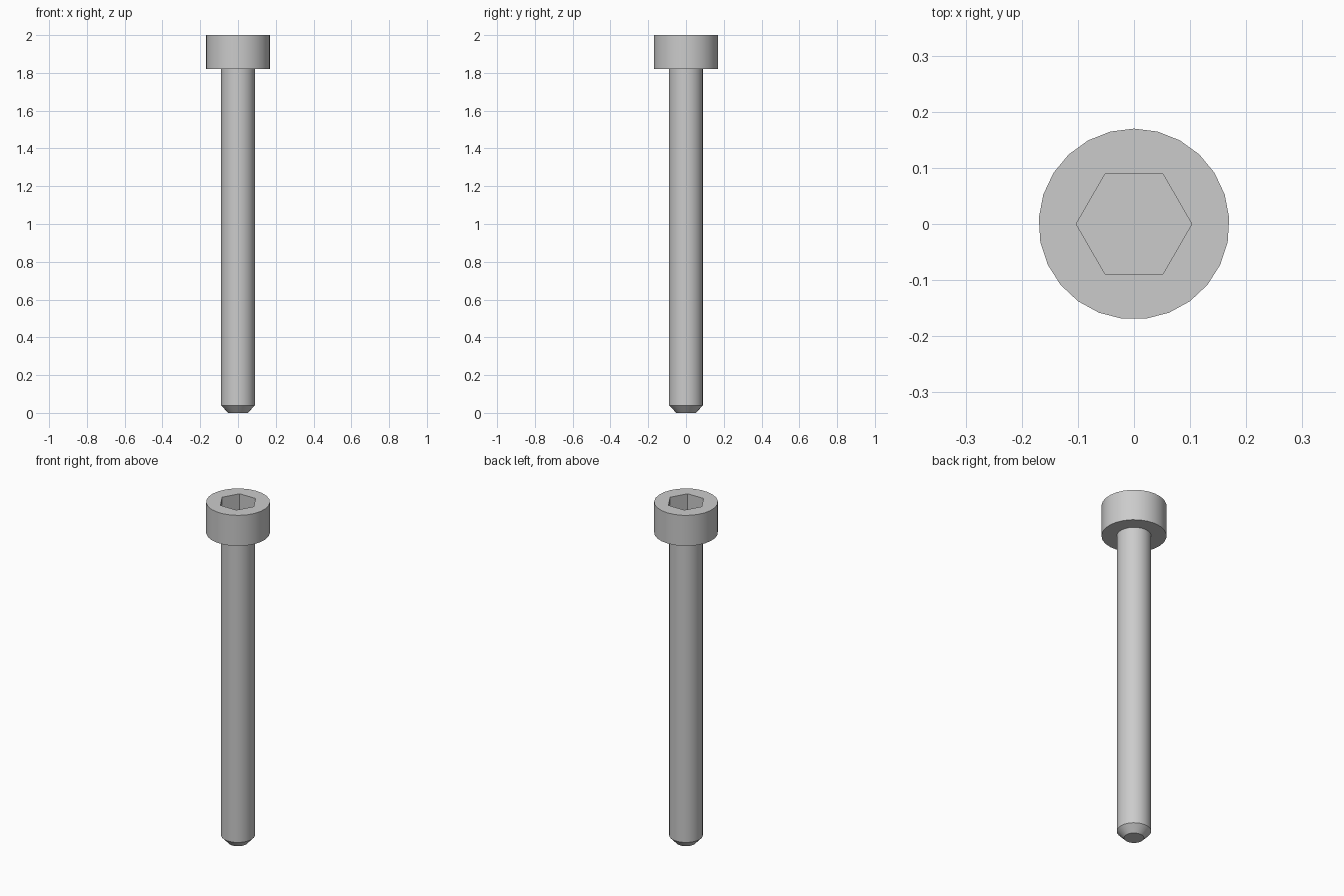
import bpy, bmesh
from math import pi, sin, cos, radians

cube = bpy.data.objects.get("Cube")
if cube:
    bpy.data.objects.remove(cube, do_unlink=True)

steel = bpy.data.materials.new("grey_steel")
steel.use_nodes = True
colour = (0.6, 0.6, 0.6, 1)
steel.diffuse_color = colour
steel.node_tree.nodes["Principled BSDF"].inputs["Base Color"].default_value = colour


def turned(name, profile, sides, start):
    """Stack of regular polygon rings (radius, z), bottom to top, capped."""
    bm = bmesh.new()
    rings = []
    for r, z in profile:
        angles = [start + 2 * pi * i / sides for i in range(sides)]
        rings.append([bm.verts.new((r * cos(a), r * sin(a), z)) for a in angles])
    for low, high in zip(rings, rings[1:]):
        for i in range(sides):
            j = (i + 1) % sides
            bm.faces.new((low[i], low[j], high[j], high[i]))
    bm.faces.new(rings[0][::-1])
    bm.faces.new(rings[-1])
    mesh = bpy.data.meshes.new(name)
    bm.to_mesh(mesh)
    bm.free()
    mesh.materials.append(steel)
    obj = bpy.data.objects.new(name, mesh)
    bpy.context.collection.objects.link(obj)
    return obj


# Chamfered shaft and cylindrical head in one turned body
SHAFT, HEAD, SHOULDER = 0.09, 0.17, 1.82
screw = turned("socket_head_screw",
               [(0.052, 0), (SHAFT, 0.04), (SHAFT, SHOULDER), (HEAD, SHOULDER), (HEAD, 2)],
               25, pi / 2)

# Hexagonal key socket cut into the head
cutter = turned("socket_cutter", [(0.103, 1.88), (0.103, 2.1)], 6, 0)
cutter.hide_render = True
cut = screw.modifiers.new("key_socket", "BOOLEAN")
cut.operation = "DIFFERENCE"
cut.solver = "EXACT"
cut.object = cutter

bpy.ops.object.select_all(action="DESELECT")
screw.select_set(True)
bpy.context.view_layer.objects.active = screw
bpy.ops.object.modifier_apply(modifier=cut.name)
bpy.data.objects.remove(cutter, do_unlink=True)
bpy.ops.object.shade_smooth_by_angle(angle=radians(30))
